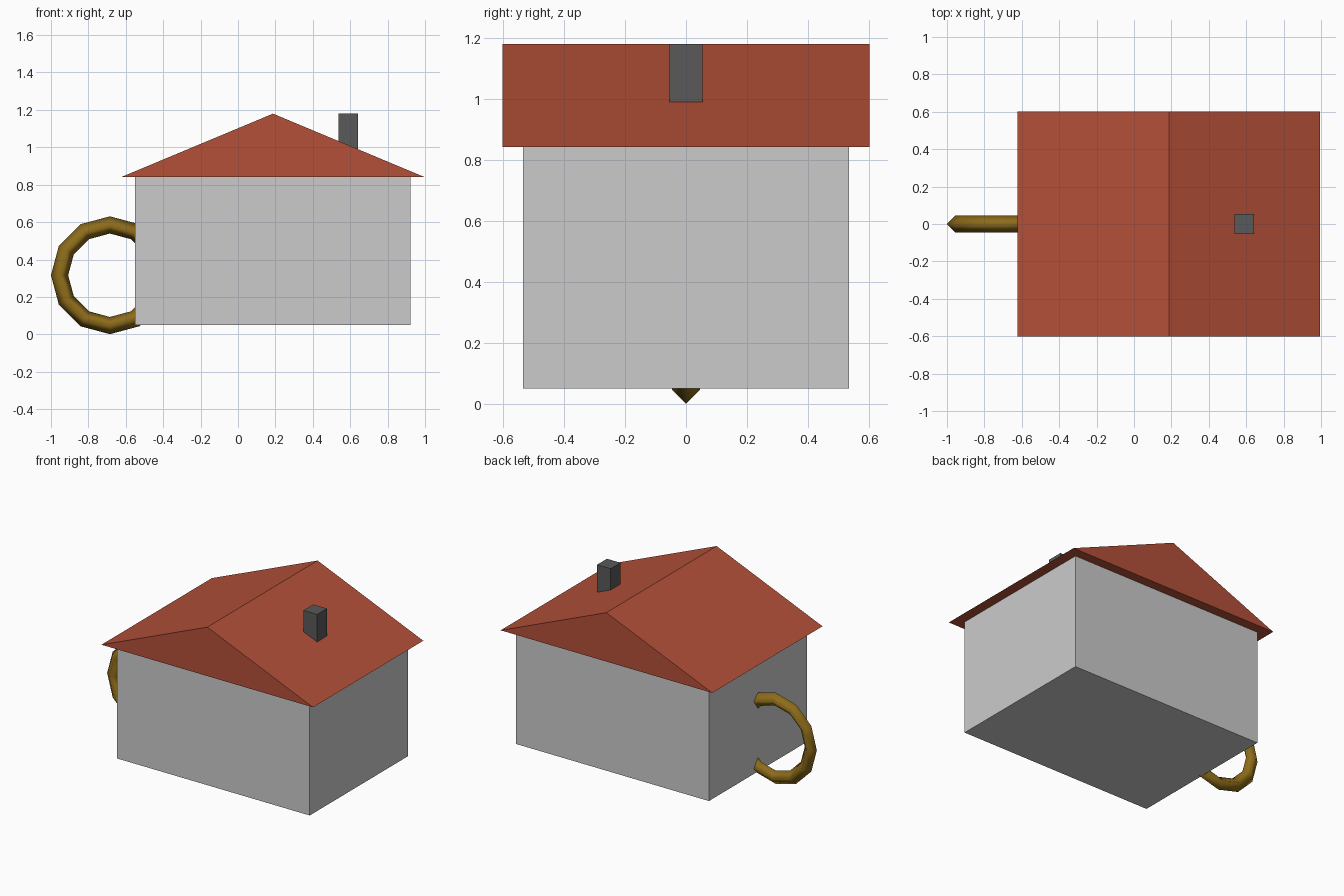
import bpy
import bmesh
from math import radians

if "Cube" in bpy.data.objects:
    bpy.data.objects.remove(bpy.data.objects["Cube"])


def material(name, color):
    m = bpy.data.materials.new(name)
    m.diffuse_color = (*color, 1)
    m.use_nodes = True
    m.node_tree.nodes["Principled BSDF"].inputs["Base Color"].default_value = m.diffuse_color
    return m


def box(name, lo, hi, mat=None):
    center = [(a + b) / 2 for a, b in zip(lo, hi)]
    bpy.ops.mesh.primitive_cube_add(size=1, location=center)
    ob = bpy.context.object
    ob.name = name
    ob.scale = [b - a for a, b in zip(lo, hi)]
    if mat:
        ob.data.materials.append(mat)
    return ob


def prism(name, profile, y0, y1, mat):
    """Extrude an XZ profile along y."""
    bm = bmesh.new()
    face = bm.faces.new([bm.verts.new((x, y0, z)) for x, z in profile])
    ext = bmesh.ops.extrude_face_region(bm, geom=[face])
    verts = [v for v in ext["geom"] if isinstance(v, bmesh.types.BMVert)]
    bmesh.ops.translate(bm, verts=verts, vec=(0, y1 - y0, 0))
    bmesh.ops.recalc_face_normals(bm, faces=bm.faces[:])
    me = bpy.data.meshes.new(name)
    bm.to_mesh(me)
    bm.free()
    me.materials.append(mat)
    ob = bpy.data.objects.new(name, me)
    bpy.context.collection.objects.link(ob)
    return ob


red = material("roof_red", (0.45, 0.08, 0.04))
dark = material("chimney_grey", (0.1, 0.1, 0.1))
brown = material("wheel_wood", (0.27, 0.15, 0.01))

# Walls and floor
box("house_walls", (-0.55, -0.535, 0.05), (0.923, 0.535, 0.842))

# Gabled roof with overhanging eaves
prism("roof", [(-0.622, 0.842), (0.995, 0.842), (0.187, 1.18)], -0.602, 0.602, red)

# Chimney
box("chimney", (0.538, -0.054, 0.98), (0.642, 0.054, 1.18), dark)

# Twelve-sided wheel with diamond section, partly sunk into the side wall
bpy.ops.mesh.primitive_torus_add(
    major_segments=12, minor_segments=4, major_radius=0.269, minor_radius=0.046,
    location=(-0.685, 0, 0.316), rotation=(radians(90), 0, 0))
wheel = bpy.context.object
wheel.name = "water_wheel"
wheel.data.materials.append(brown)
bpy.ops.object.shade_smooth()
